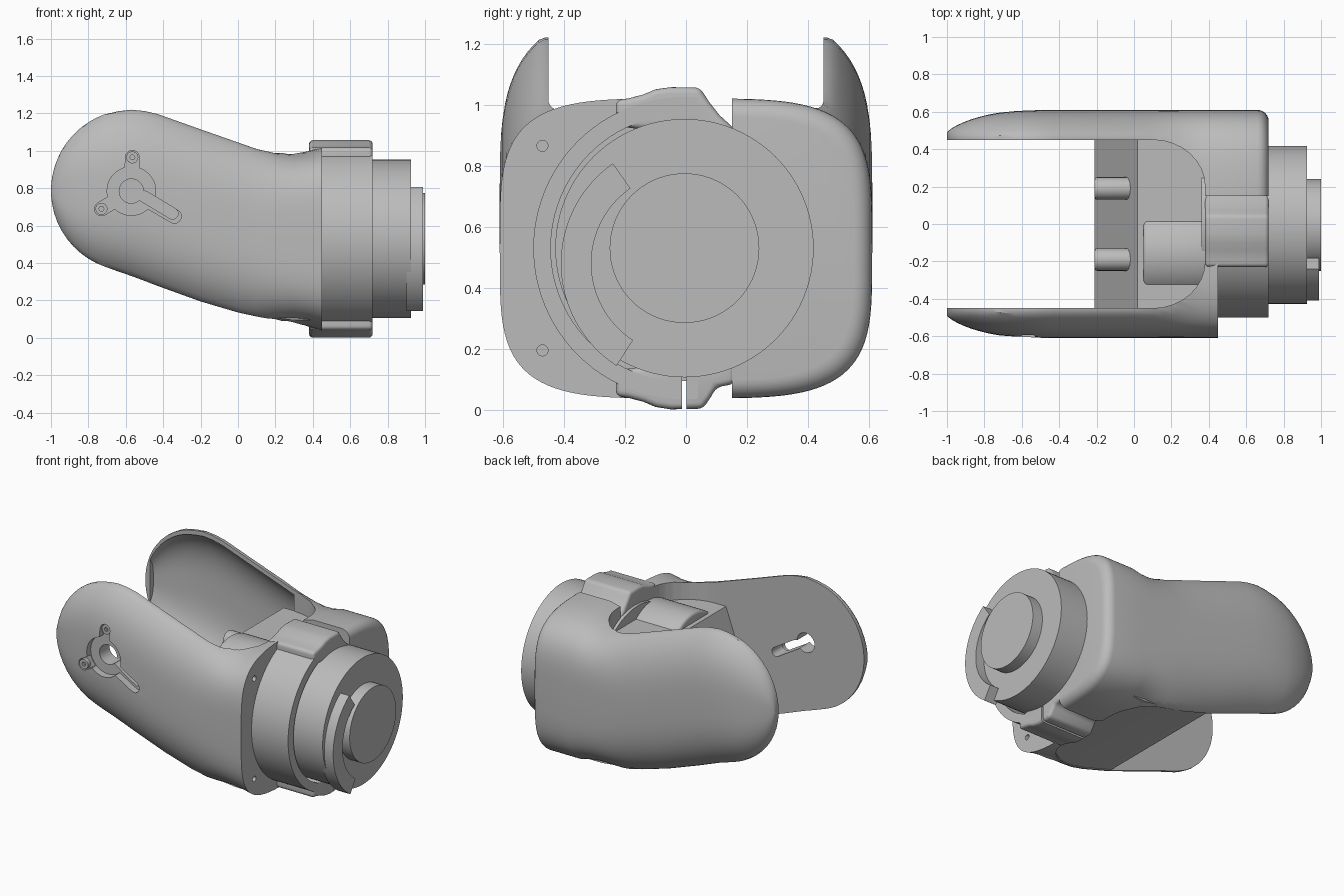
import bpy, bmesh
from math import sin, cos, pi, radians, atan2, copysign

if "Cube" in bpy.data.objects:
    bpy.data.objects.remove(bpy.data.objects["Cube"], do_unlink=True)

grey = bpy.data.materials.new("light grey plastic")
grey.use_nodes = True
grey.diffuse_color = (0.5, 0.5, 0.5, 1)
grey.node_tree.nodes["Principled BSDF"].inputs["Base Color"].default_value = (0.5, 0.5, 0.5, 1)

AXIS_Y, AXIS_Z = -0.005, 0.53      # centre line of the round motor


def skin(name, rings):
    """Closed solid through a row of rings with equal point counts."""
    bm = bmesh.new()
    rows = [[bm.verts.new(p) for p in ring] for ring in rings]
    n = len(rows[0])
    for a, b in zip(rows, rows[1:]):
        for i in range(n):
            j = (i + 1) % n
            bm.faces.new((a[i], a[j], b[j], b[i]))
    bm.faces.new(rows[0])
    bm.faces.new(rows[-1])
    bmesh.ops.recalc_face_normals(bm, faces=bm.faces)
    me = bpy.data.meshes.new(name)
    bm.to_mesh(me)
    bm.free()
    ob = bpy.data.objects.new(name, me)
    bpy.context.collection.objects.link(ob)
    me.materials.append(grey)
    return ob


def prism(name, pts, axis, lo, hi):
    """Extrude a flat outline along one axis."""
    place = {"x": lambda p, t: (t, p[0], p[1]),
             "y": lambda p, t: (p[0], t, p[1]),
             "z": lambda p, t: (p[0], p[1], t)}[axis]
    return skin(name, [[place(p, t) for p in pts] for t in (lo, hi)])


def circle(u, v, r, n=64):
    return [(u + r * cos(2 * pi * i / n), v + r * sin(2 * pi * i / n)) for i in range(n)]


def rect(u0, u1, v0, v1):
    return [(u0, v0), (u1, v0), (u1, v1), (u0, v1)]


def capsule(p, q, r, n=12):
    a = atan2(q[1] - p[1], q[0] - p[0])
    arc = [a - pi / 2 + pi * i / n for i in range(n + 1)]
    return ([(q[0] + r * cos(t), q[1] + r * sin(t)) for t in arc] +
            [(p[0] - r * cos(t), p[1] - r * sin(t)) for t in arc])


def activate(ob):
    bpy.ops.object.select_all(action="DESELECT")
    ob.select_set(True)
    bpy.context.view_layer.objects.active = ob


def cut(ob, cutter):
    mod = ob.modifiers.new("cut", "BOOLEAN")
    mod.operation, mod.solver, mod.object = "DIFFERENCE", "EXACT", cutter
    activate(ob)
    bpy.ops.object.modifier_apply(modifier=mod.name)
    bpy.data.objects.remove(cutter, do_unlink=True)


def bevel(ob, width, segments=4):
    mod = ob.modifiers.new("round", "BEVEL")
    mod.width, mod.segments, mod.angle_limit = width, segments, radians(40)
    activate(ob)
    bpy.ops.object.modifier_apply(modifier=mod.name)


# Shell stations: x, top, bottom, half width; round free end first
TIP = [radians(a) for a in (3, 9, 16, 23, 30, 37, 44, 51, 58, 64, 70)]
NOSE = [(-.57 - .43 * cos(a), .787 + .433 * sin(a), .787 - .43 * sin(a),
         .488 + .118 * sin(a) ** 1.5) for a in TIP]
ARM = [(-.64, 1.212, .355, .603), (-.57, 1.22, .331, .607), (-.5, 1.213, .305, .609),
       (-.43, 1.197, .278, .61), (-.2, 1.115, .195, .61), (0, 1.045, .136, .61),
       (.1, 1.01, .114, .61), (.16, .997, .103, .61), (.23, .99, .09, .61),
       (.3, .991, .075, .61), (.38, 1.002, .057, .61), (.45, 1.02, .038, .61)]


def section(x, top, bottom, wide, wall=0.0, span=(0, 360), n=96):
    """Squared oval, capped at the profile height to leave a flat rim."""
    t = min(max(x / .38, 0), 1)
    t = t * t * (3 - 2 * t)
    power = 3 + t
    grow = (1 - (.473 / wide) ** 3) ** (-1 / 3)
    half, mid = (top - bottom) / 2, (top + bottom) / 2
    high = half * (grow + (1 - grow) * t) - wall
    ring = []
    for i in range(n):
        a = radians(span[0] + (span[1] - span[0]) * i / n)
        c, s = cos(a), sin(a)
        rise = min(high * abs(s) ** (2 / power), half - wall)
        ring.append((x, (wide - wall) * copysign(abs(c) ** (2 / power), c),
                     mid + copysign(rise, s)))
    return ring


# Rounded end of the rear cover
R = .06
LIP = [section(.72 - R + R * sin(a), 1.02, .038, .61, wall=R * (1 - cos(a)))
       for a in (radians(15 * i) for i in range(7))]
shell = skin("outer_shell", [section(*s) for s in NOSE + ARM] + LIP)

# Gap between the two side plates, with a rounded inner end
end = [(.1 + .28 * sin(i * pi / 16), .2 + .25 * cos(i * pi / 16)) for i in range(9)]
plan = [(-1.2, .45)] + end + [(x, -y) for x, y in reversed(end)] + [(-1.2, -.45)]
cut(shell, prism("gap_cutter", plan, "z", -.5, 2))

# Hollow inside of the rear plate
cut(shell, skin("hollow_cutter", [section(*s, wall=.03, span=(-75, 75))
                                  for s in NOSE[3:] + ARM[:7]]))

# Front half stops short to expose the clamp; slit under the centre
cut(shell, prism("step_cutter", rect(.45, 1, -1, .15), "z", -1, 2))
cut(shell, prism("groove_cutter", rect(.3, 1, .06, .15), "z", .9, 2))
cut(shell, prism("lower_groove_cutter", rect(.3, 1, .06, .15), "z", -1, .09))
cut(shell, prism("slit_cutter", rect(.3, .9, -.013, .002), "z", -.1, .11))

# Three-armed pocket in the front plate
HUB = (-.57, .785)
ENDS = [(-.565, .965), (-.73, .69), (-.34, .65)]
for tip in ENDS:
    cut(shell, prism("arm_cutter", capsule(HUB, tip, .037), "y", -.7, -.56))
cut(shell, prism("hub_cutter", circle(*HUB, .13, 40), "y", -.7, -.555))
cut(shell, prism("hub_hole_cutter", circle(*HUB, .065, 32), "y", -.7, -.4))
cut(shell, prism("slot_cutter", capsule((-.5, .755), (-.35, .665), .03), "y", -.7, -.4))

parts = [shell]
for i, (x, z) in enumerate(ENDS[:2]):
    screw = prism(f"plate_screw_{i + 1}", circle(x, z, .032, 24), "y", -.585, -.54)
    cut(screw, prism("socket_cutter", circle(x, z, .014, 6), "y", -.7, -.565))
    parts.append(screw)

# Screw holes in the step face
for z in (.195, .865):
    cut(shell, prism("hole_cutter", circle(-.47, z, .018, 20), "x", .41, .6))

# Clamp half ring
ring = prism("clamp_ring", circle(AXIS_Y, AXIS_Z, .495, 96), "x", .4, .72)
cut(ring, prism("ring_half_cutter", rect(.3, .9, .04, 1), "z", -1, 2))
cut(ring, prism("ring_bore_cutter", circle(AXIS_Y, AXIS_Z, .438, 96), "x", .5, .9))
cut(ring, prism("ring_slit_cutter", rect(.3, .9, -.013, .002), "z", -.1, .11))
parts.append(ring)

# Raised clamp tabs above and below
TABS = {
    "upper_tab": [(-.23, .93), (-.23, 1.015), (-.19, 1.02), (-.14, 1.033), (-.1, 1.05),
                  (-.05, 1.057), (.045, 1.056), (.075, 1.01), (.11, .965), (.16, .92),
                  (.16, .88), (0, .9)],
    "lower_tab": [(-.23, .13), (-.23, .045), (-.19, .04), (-.14, .027), (-.1, .01),
                  (-.05, .002), (.055, .004), (.08, .04), (.1, .075), (.16, .085),
                  (.16, .18), (0, .16)]}
for name, pts in TABS.items():
    tab = prism(name, pts, "x", .38, .72)
    bevel(tab, .02)
    parts.append(tab)
cut(parts[-1], prism("tab_slit_cutter", rect(.3, .9, -.013, .002), "z", -.1, .11))

# Motor drum, output disc and stop
parts.append(prism("motor_drum", circle(AXIS_Y, AXIS_Z, .423, 96), "x", .36, .925))
parts.append(prism("output_disc", circle(AXIS_Y, AXIS_Z, .245, 72), "x", .9, 1))
sweep = [radians(125 + 112 * i / 24) for i in range(25)]
stop = ([(-.01 + .4 * cos(a), .48 + .4 * sin(a)) for a in sweep] +
        [(-.01 + .3 * cos(a), .48 + .3 * sin(a)) for a in reversed(sweep)])
parts.append(prism("travel_stop", stop, "x", .9, .99))

# Tilted inner housing between the plates, its underside level with the shell
side = [(-.21, .23), (.02, .87), (.4, .87), (.4, .095), (.3, .095), (.1, .118), (0, .14),
        (-.2, .2)]
parts.append(prism("inner_housing", side, "y", -.455, .455))
barrel = prism("inner_barrel", circle(-.155, .665, .265), "x", .05, .4)
bevel(barrel, .02)
parts.append(barrel)
for i, y in enumerate((-.19, .19)):
    pin = prism(f"housing_pin_{i + 1}", circle(y, .7, .06, 24), "x", -.21, .05)
    bevel(pin, .012)
    parts.append(pin)

for ob in parts:
    activate(ob)
    bpy.ops.object.shade_smooth_by_angle(angle=radians(32))
